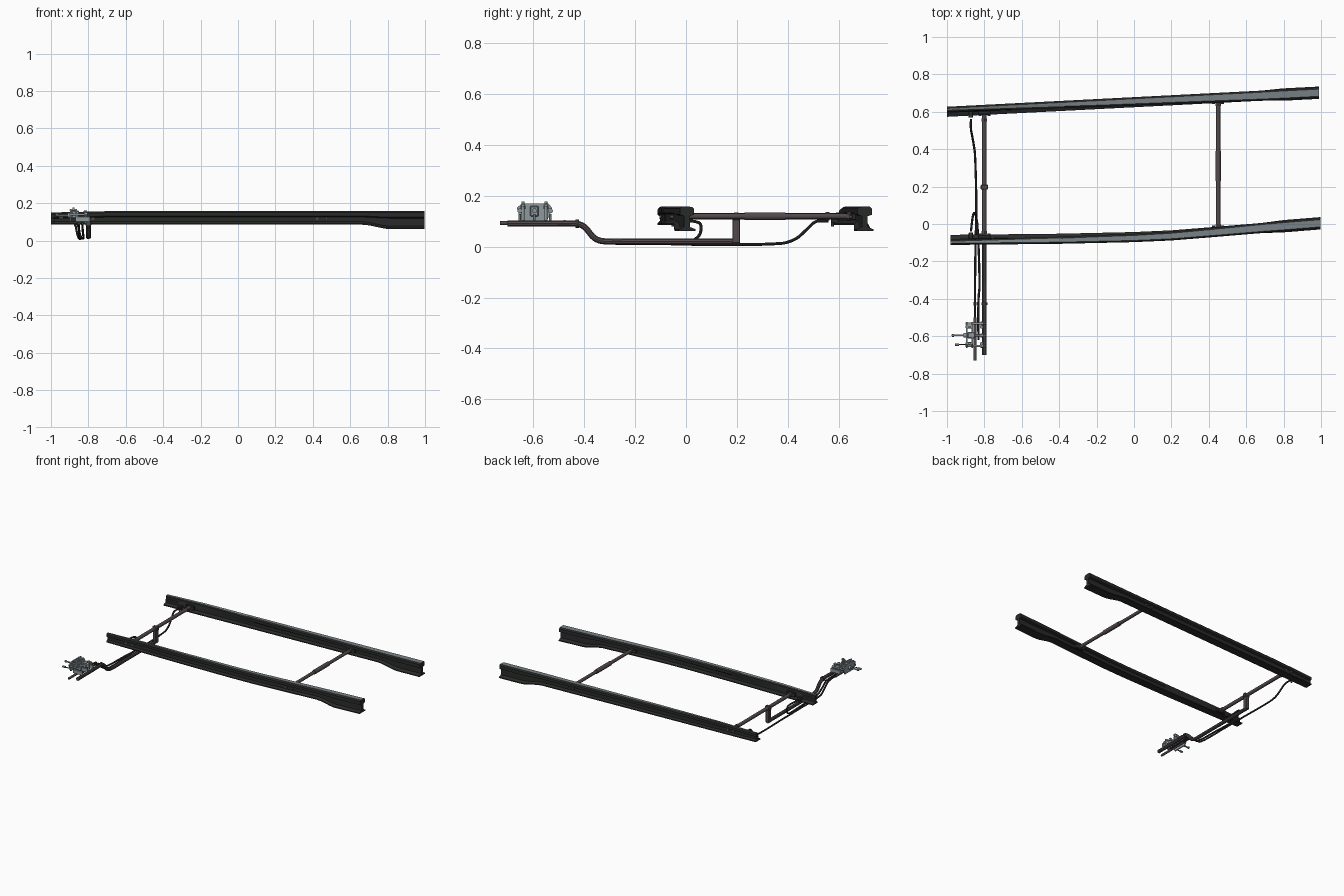
import bpy, bmesh, math
from mathutils import Vector

if "Cube" in bpy.data.objects:
    bpy.data.objects.remove(bpy.data.objects["Cube"])


def mat(name, c):
    m = bpy.data.materials.new(name)
    m.diffuse_color = (*c, 1)
    m.use_nodes = True
    m.node_tree.nodes["Principled BSDF"].inputs["Base Color"].default_value = m.diffuse_color
    return m


DARK = mat("dark rail steel", (0.022, 0.024, 0.022))
WORN = mat("worn rail top", (0.19, 0.22, 0.235))
ROD = mat("brown rod paint", (0.085, 0.066, 0.069))
BLACK = mat("thin rod steel", (0.04, 0.036, 0.036))
GREY = mat("grey machine steel", (0.27, 0.315, 0.335))


def finish(name, bm, *mats):
    bmesh.ops.recalc_face_normals(bm, faces=bm.faces)
    me = bpy.data.meshes.new(name)
    bm.to_mesh(me)
    bm.free()
    for m in mats:
        me.materials.append(m)
    ob = bpy.data.objects.new(name, me)
    bpy.context.collection.objects.link(ob)
    return ob


def smooth(ob):
    bpy.ops.object.select_all(action='DESELECT')
    ob.select_set(True)
    bpy.context.view_layer.objects.active = ob
    bpy.ops.object.shade_smooth_by_angle(angle=math.radians(35))


def box(name, lo, hi, m, bevel=0.0):
    bm = bmesh.new()
    bmesh.ops.create_cube(bm, size=1)
    for v in bm.verts:
        v.co = Vector([(a + b) / 2 + c * (b - a) for a, b, c in zip(lo, hi, v.co)])
    if bevel:
        bmesh.ops.bevel(bm, geom=bm.edges[:], offset=bevel, segments=1, affect='EDGES')
    return finish(name, bm, m)


def cyl(name, a, b, r, m, seg=14):
    a, b = Vector(a), Vector(b)
    bm = bmesh.new()
    bmesh.ops.create_cone(bm, cap_ends=True, segments=seg, radius1=r, radius2=r, depth=(b - a).length)
    q = Vector((0, 0, 1)).rotation_difference(b - a)
    for v in bm.verts:
        v.co = q @ v.co + (a + b) / 2
    ob = finish(name, bm, m)
    if seg > 6:
        smooth(ob)
    return ob


def pipe(name, pts, r, m):
    cu = bpy.data.curves.new(name, 'CURVE')
    cu.dimensions = '3D'
    cu.bevel_depth = r
    cu.bevel_resolution = 3
    cu.use_fill_caps = True
    cu.resolution_u = 6
    sp = cu.splines.new('BEZIER')
    sp.bezier_points.add(len(pts) - 1)
    for i, (bp, p) in enumerate(zip(sp.bezier_points, pts)):
        p = Vector(p)
        prev, nxt = Vector(pts[max(i - 1, 0)]), Vector(pts[min(i + 1, len(pts) - 1)])
        t = (nxt - prev).normalized()
        bp.handle_left_type = bp.handle_right_type = 'FREE'
        bp.co = p
        bp.handle_left = p - t * (p - prev).length * 0.33
        bp.handle_right = p + t * (nxt - p).length * 0.33
    cu.materials.append(m)
    ob = bpy.data.objects.new(name, cu)
    bpy.context.collection.objects.link(ob)
    bpy.ops.object.select_all(action='DESELECT')
    ob.select_set(True)
    bpy.context.view_layer.objects.active = ob
    bpy.ops.object.convert(target='MESH')
    smooth(bpy.context.view_layer.objects.active)


def lerp(keys, x):
    for (x0, y0), (x1, y1) in zip(keys, keys[1:]):
        if x <= x1:
            return y0 + (y1 - y0) * (x - x0) / (x1 - x0)
    return keys[-1][1]


# ---- switch rails: section lofted along x; planed blade to full rail ----
def section(x, inner):
    full = lerp([(-1, 0), (0.66, 0), (0.82, 1), (1, 1)], x)
    full = full * full * (3 - 2 * full)
    head = lerp([(-1, 0.026), (-0.2, 0.042), (0.4, 0.050), (0.8, 0.056), (1, 0.056)], x)
    bot = 0.085 - 0.024 * full
    top = lerp([(-1, 0.150), (-0.7, 0.157), (1, 0.157)], x)
    foot = 0.027 + 0.006 * full
    ho = -0.027 - 0.001 * full       # outer side of head
    hi = ho + head
    web = 0.011
    wc = 0.2 * (ho + hi)
    hb = top - 0.026 - 0.006 * full
    pts = [(-foot, bot), (foot, bot), (foot, bot + 0.007), (wc + web, bot + 0.016),
           (wc + web, hb - 0.006), (hi, hb), (hi, top - 0.008), (hi - 0.009, top - 0.001),
           (ho + 0.009, top), (ho, top - 0.008), (ho, hb), (wc - web, hb - 0.006),
           (wc - web, bot + 0.016), (-foot, bot + 0.007)]
    return [(y * inner, z) for y, z in pts]


FRONT = [(-0.98, -0.085), (-0.4, -0.079), (0, -0.07), (0.2, -0.061), (0.45, -0.041), (0.7, -0.02), (0.998, 0.004)]
BACK = [(-1.0, 0.6), (0.99, 0.702)]


def rail(name, path, inner, n=60):
    bm = bmesh.new()
    x0, x1 = path[0][0], path[-1][0]
    rings = []
    for i in range(n + 1):
        x = x0 + (x1 - x0) * i / n
        c = lerp(path, x)
        rings.append([bm.verts.new((x, c + y, z)) for y, z in section(x, inner)])
    for a, b in zip(rings, rings[1:]):
        k = len(a)
        for j in range(k):
            f = bm.faces.new((a[j], a[(j + 1) % k], b[(j + 1) % k], b[j]))
            f.material_index = int(j == 7)      # only the running surface is worn
    bm.faces.new(rings[0])
    bm.faces.new(rings[-1][::-1])
    smooth(finish(name, bm, DARK, WORN))


rail("front_switch_rail", FRONT, 1)
rail("back_switch_rail", BACK, -1)

# ---- rail brackets and bolts where the tie rods attach ----
for x, nm in ((-0.8, "throw"), (0.45, "spacer")):
    for path, s, side in ((FRONT, 1, "front"), (BACK, -1, "back")):
        y = lerp(path, x)
        a, b = sorted((y + s * 0.006, y + s * 0.024))
        box(f"{nm}_{side}_bracket", (x - 0.034, a, 0.104), (x + 0.034, b, 0.134), DARK, 0.003)
        for dx in (-0.024, 0.024):
            cyl(f"{nm}_{side}_bolt", (x + dx, y - s * 0.021, 0.117), (x + dx, y + s * 0.032, 0.117), 0.009, ROD, 6)
for path, s, side in ((FRONT, 1, "front"), (BACK, -1, "back")):
    y = lerp(path, -0.87)
    box(f"{side}_detector_lug", (-0.885, min(y, y + s * 0.038), 0.092), (-0.86, max(y, y + s * 0.038), 0.11), DARK, 0.003)
    cyl(f"{side}_detector_pin", (-0.872, y + s * 0.032, 0.078), (-0.872, y + s * 0.032, 0.118), 0.006, ROD, 6)

# ---- spacer rod with adjusting sleeve ----
cyl("spacer_rod", (0.45, -0.03, 0.119), (0.45, 0.668, 0.119), 0.0115, ROD)
cyl("spacer_sleeve", (0.45, 0.23, 0.119), (0.45, 0.39, 0.119), 0.0155, ROD)
for y in (-0.012, 0.64):
    cyl("spacer_nut", (0.45, y - 0.008, 0.119), (0.45, y + 0.008, 0.119), 0.016, ROD, 6)

# ---- upper tie rod and cranked throw rod ----
cyl("upper_tie_rod", (-0.8, -0.07, 0.119), (-0.8, 0.595, 0.119), 0.0125, ROD)
for y in (-0.045, 0.555):
    cyl("tie_rod_nut", (-0.8, y - 0.008, 0.119), (-0.8, y + 0.008, 0.119), 0.017, ROD, 6)
pipe("throw_rod", [(-0.8, -0.70, 0.09), (-0.8, -0.56, 0.09), (-0.8, -0.435, 0.09), (-0.8, -0.40, 0.078),
                   (-0.8, -0.36, 0.034), (-0.8, -0.325, 0.021), (-0.8, -0.2, 0.02), (-0.8, 0.205, 0.02)], 0.0125, ROD)
box("throw_rod_post", (-0.813, 0.182, 0.012), (-0.787, 0.212, 0.12), ROD, 0.003)
box("post_clamp", (-0.820, 0.184, 0.104), (-0.780, 0.21, 0.133), ROD, 0.004)
cyl("throw_rod_collar", (-0.8, -0.434, 0.09), (-0.8, -0.42, 0.09), 0.017, BLACK)

# ---- thin detector rods ----
pipe("back_detector_rod", [(-0.85, -0.73, 0.092), (-0.85, -0.55, 0.092), (-0.85, -0.43, 0.09), (-0.85, -0.38, 0.055),
                           (-0.85, -0.33, 0.02), (-0.847, -0.1, 0.012), (-0.843, 0.1, 0.008), (-0.85, 0.37, 0.012),
                           (-0.858, 0.43, 0.03), (-0.866, 0.475, 0.068), (-0.872, 0.51, 0.098), (-0.872, 0.56, 0.1)], 0.006, BLACK)
pipe("front_detector_rod", [(-0.832, -0.62, 0.09), (-0.832, -0.43, 0.087), (-0.83, -0.38, 0.052),
                            (-0.826, -0.33, 0.018), (-0.83, -0.15, 0.013), (-0.838, 0.0, 0.016),
                            (-0.845, 0.04, 0.032), (-0.85, 0.058, 0.06), (-0.86, 0.05, 0.094), (-0.872, -0.04, 0.101)], 0.006, BLACK)
for x, z in ((-0.85, 0.09), (-0.832, 0.087)):
    cyl("detector_rod_joint", (x, -0.437, z), (x, -0.417, z), 0.008, BLACK, 6)
cyl("detector_rod_end", (-0.85, -0.73, 0.092), (-0.85, -0.5, 0.092), 0.008, ROD)


# ---- clamp mechanism above the rod ends ----
def plate(name, x, t, pts, m):
    bm = bmesh.new()
    f = bm.faces.new([bm.verts.new((x, y, z)) for y, z in pts])
    r = bmesh.ops.extrude_face_region(bm, geom=[f])
    bmesh.ops.translate(bm, vec=(t, 0, 0), verts=[v for v in r["geom"] if isinstance(v, bmesh.types.BMVert)])
    finish(name, bm, m)


outline = [(-0.645, 0.103), (-0.545, 0.103), (-0.535, 0.122), (-0.525, 0.152), (-0.54, 0.168),
           (-0.645, 0.168), (-0.664, 0.152), (-0.655, 0.122)]
plate("inner_clamp_plate", -0.868, 0.006, outline, GREY)
plate("outer_clamp_plate", -0.898, 0.008, outline, GREY)
for y in (-0.652, -0.595, -0.532):
    box("cross_bar", (-0.87, y - 0.005, 0.1), (-0.79, y + 0.005, 0.128), GREY, 0.002)
    cyl("cross_pin", (-0.90, y, 0.14), (-0.81, y, 0.14), 0.006, GREY)
    cyl("cross_pin_nut", (-0.822, y, 0.14), (-0.805, y, 0.14), 0.0105, GREY, 6)
for y in (-0.64, -0.55):
    cyl("clamp_stud", (-0.815, y, 0.092), (-0.815, y, 0.155), 0.006, GREY)
    cyl("clamp_nut", (-0.815, y, 0.148), (-0.815, y, 0.16), 0.010, GREY, 6)
    cyl("top_stud", (-0.88, y, 0.16), (-0.88, y, 0.176), 0.006, GREY)
    box("top_strap", (-0.9, y - 0.008, 0.158), (-0.86, y + 0.008, 0.167), GREY, 0.002)
box("slide_block", (-0.89, -0.612, 0.118), (-0.85, -0.578, 0.16), GREY, 0.004)
cyl("long_screw", (-0.975, -0.595, 0.135), (-0.87, -0.595, 0.135), 0.005, GREY)
cyl("long_screw_hub", (-0.912, -0.595, 0.135), (-0.895, -0.595, 0.135), 0.013, GREY)
cyl("long_screw_head", (-0.972, -0.595, 0.135), (-0.962, -0.595, 0.135), 0.008, GREY, 6)
cyl("short_screw", (-0.955, -0.645, 0.12), (-0.89, -0.645, 0.12), 0.003, BLACK)
cyl("short_screw_head", (-0.958, -0.645, 0.12), (-0.935, -0.645, 0.12), 0.007, GREY, 6)
